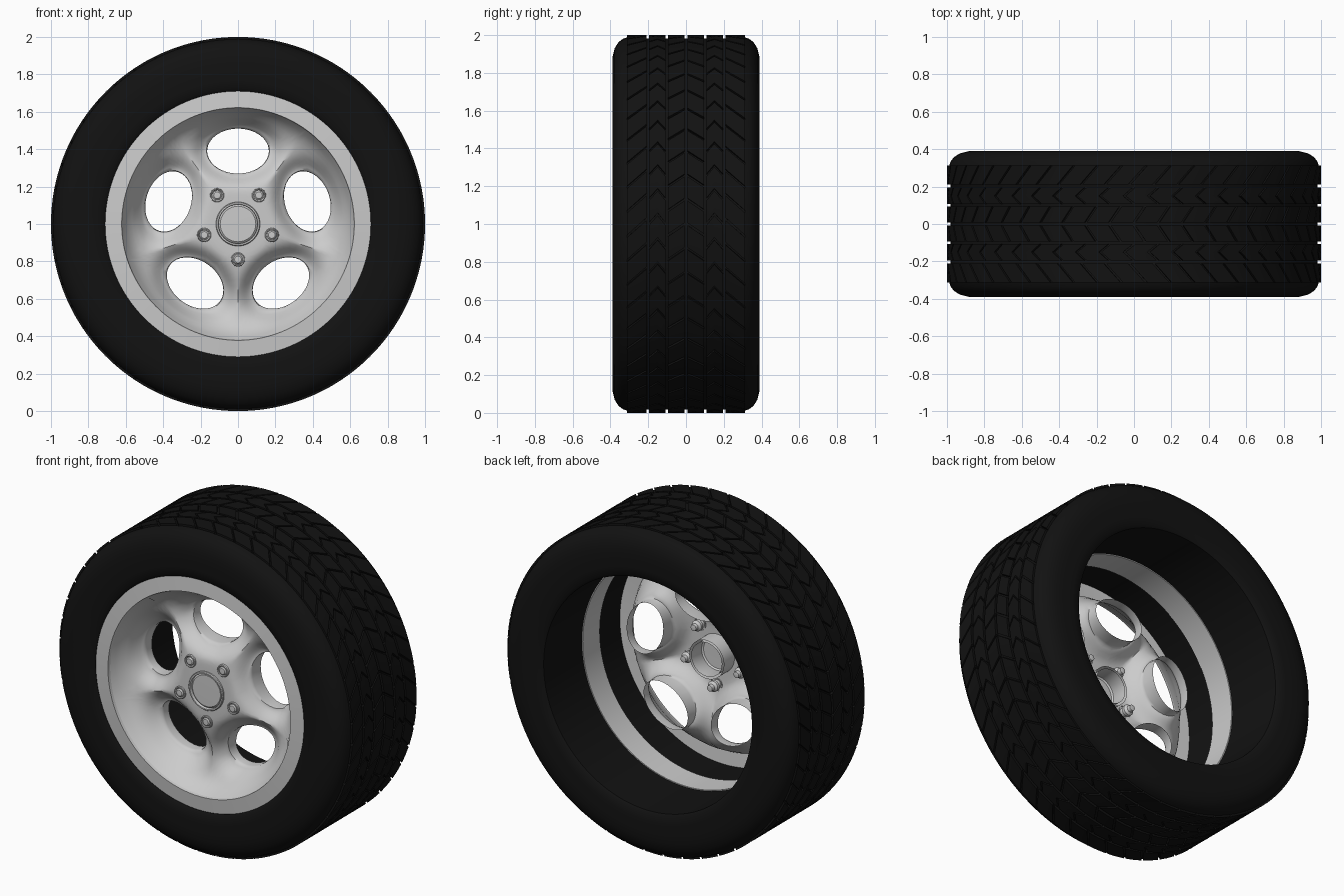
import bpy, bmesh
from math import sin, cos, pi, atan2, sqrt, exp, hypot, radians

if "Cube" in bpy.data.objects:
    bpy.data.objects.remove(bpy.data.objects["Cube"])

black = bpy.data.materials.new("rubber_black")
black.diffuse_color = (0.006, 0.006, 0.006, 1)
black.use_nodes = True
black.node_tree.nodes["Principled BSDF"].inputs["Base Color"].default_value = black.diffuse_color


def finish(name, bm, mat=None, angle=35, recalc=True):
    bmesh.ops.remove_doubles(bm, verts=bm.verts, dist=1e-4)
    if recalc:
        bmesh.ops.recalc_face_normals(bm, faces=bm.faces)
    me = bpy.data.meshes.new(name)
    bm.to_mesh(me)
    bm.free()
    ob = bpy.data.objects.new(name, me)
    bpy.context.collection.objects.link(ob)
    if mat:
        me.materials.append(mat)
    bpy.ops.object.select_all(action='DESELECT')
    ob.select_set(True)
    bpy.context.view_layer.objects.active = ob
    bpy.ops.object.shade_smooth_by_angle(angle=radians(angle))
    return ob


def quads(bm, rings, wrap_rings=False):
    """Bridge closed loops of verts with quads."""
    n = len(rings[0])
    pairs = list(zip(rings, rings[1:]))
    if wrap_rings:
        pairs.append((rings[-1], rings[0]))
    for a, b in pairs:
        for i in range(n):
            j = (i + 1) % n
            bm.faces.new((a[i], a[j], b[j], b[i]))


def lathe(name, profile, n=96, closed=False, mat=None, cx=0, cz=1, angle=35):
    """Turn a (radius, y) profile about an axis along y."""
    bm = bmesh.new()
    rings = []
    for r, y in profile:
        rings.append([bm.verts.new((cx + r * cos(2 * pi * i / n), y,
                                    cz + r * sin(2 * pi * i / n))) for i in range(n)])
    quads(bm, rings, closed)
    return finish(name, bm, mat, angle)


# Tyre carcass: sidewalls, shoulders and groove floor
half = [(0.71, 0.372), (0.725, 0.384), (0.77, 0.389), (0.84, 0.39), (0.885, 0.389),
        (0.93, 0.378), (0.962, 0.358), (0.98, 0.335), (0.988, 0.312), (0.982, 0.3)]
tyre = [(r, -y) for r, y in half] + half[::-1]
lathe("tyre", tyre, 128, True, black)

# Tread blocks: rows of slanted blocks, mirrored about the centre groove
COUNT, STEP = 48, 2 * pi / 48
ROWS = [(0.008, 0.094, 0.0, -0.45), (0.108, 0.15, 0.0, 0.4),
        (0.15, 0.196, 0.4, 0.0), (0.21, 0.312, 0.2, -0.5)]
bm = bmesh.new()
for y0, y1, s0, s1 in ROWS:
    for side in (-1, 1):
        for k in range(COUNT):
            tops, lows = [], []
            cuts = [0.05, 0.5, 0.95]
            outline = [(y0, s0 + c) for c in cuts] + [(y1, s1 + c) for c in cuts[::-1]]
            for y, c in outline:
                a = (k + c) * STEP
                for r, out in ((1.0, tops), (0.98, lows)):
                    out.append(bm.verts.new((r * cos(a), side * y, 1 + r * sin(a))))
            quads(bm, [lows, tops])
            bm.faces.new((tops[0], tops[1], tops[4], tops[5]))
            bm.faces.new((tops[1], tops[2], tops[3], tops[4]))
finish("tread_blocks", bm, black, 20)

# Rim lip and inner barrel band
lathe("rim_lip", [(0.712, -0.345), (0.711, -0.37), (0.622, -0.378), (0.618, -0.362)], 128, angle=30)
lathe("barrel_band", [(0.704, -0.165), (0.704, 0.0), (0.71, 0.0), (0.71, -0.165)], 128, True)

# Dished wheel face with five oval holes, one sector repeated five times
HW, HH, HC = 0.165, 0.12, 0.39
BASE = [(0.0, -0.305), (0.2, -0.302), (0.28, -0.29), (0.36, -0.268), (0.44, -0.253),
        (0.5, -0.256), (0.55, -0.275), (0.59, -0.31), (0.62, -0.365), (0.7, -0.37)]


def depth(x, z):
    r = hypot(x, z)
    for (r0, y0), (r1, y1) in zip(BASE, BASE[1:]):
        if r <= r1:
            y = y0 + (y1 - y0) * (r - r0) / (r1 - r0)
            break
    rho = sqrt((x / HW) ** 2 + ((z - HC) / HH) ** 2)
    return y + 0.065 * exp(-((rho - 1) / 0.4) ** 2)


R0, R1, A = 0.118, 0.62, pi / 5
edge = [(A - 2 * A * i / 20, R1) for i in range(20)]
edge += [(-A, R1 + (R0 - R1) * i / 14) for i in range(14)]
edge += [(-A + 2 * A * i / 8, R0) for i in range(8)]
edge += [(A, R0 + (R1 - R0) * i / 14) for i in range(14)]
bm = bmesh.new()
for k in range(5):
    turn = 2 * pi * k / 5

    def place(x, y, z):
        return bm.verts.new((x * cos(turn) - z * sin(turn), y,
                             1 + x * sin(turn) + z * cos(turn)))
    border = [(r * sin(a), r * cos(a)) for a, r in edge]
    hole = []
    for x, z in border:
        p = atan2((z - HC) / HH, x / HW)
        hole.append((HW * cos(p), HC + HH * sin(p)))
    rings = [[place(x, -0.13, z) for x, z in hole],
             [place(x, depth(x, z) + 0.015, z) for x, z in hole]]
    for t in (0.03, 0.1, 0.2, 0.32, 0.45, 0.58, 0.72, 0.86, 1):
        ring = []
        for (hx, hz), (bx, bz) in zip(hole, border):
            x, z = hx + (bx - hx) * t, hz + (bz - hz) * t
            ring.append(place(x, depth(x, z), z))
        rings.append(ring)
    quads(bm, rings)
finish("wheel_face", bm, angle=50)

# Hub ring with its tube, and the recessed centre cap
lathe("hub_tube", [(0.118, -0.2), (0.118, -0.312), (0.114, -0.317),
                   (0.106, -0.317), (0.104, -0.312), (0.104, -0.2)], 64)
lathe("hub_cap", [(0.0, -0.308), (0.095, -0.307), (0.104, -0.3)], 64)

# Five wheel bolts between the holes
for k in range(5):
    a = -pi / 2 + 2 * pi * k / 5
    pos = dict(n=24, cx=0.19 * cos(a), cz=1 + 0.19 * sin(a))
    lathe("bolt_seat_%d" % (k + 1), [(0.038, -0.295), (0.037, -0.309), (0.033, -0.312),
                                     (0.028, -0.309), (0.027, -0.295)], **pos)
    lathe("bolt_%d" % (k + 1), [(0, -0.316), (0.018, -0.315), (0.025, -0.309), (0.025, -0.285),
                                (0.033, -0.28), (0.033, -0.262), (0.02, -0.25),
                                (0.018, -0.23), (0, -0.226)], **pos)
